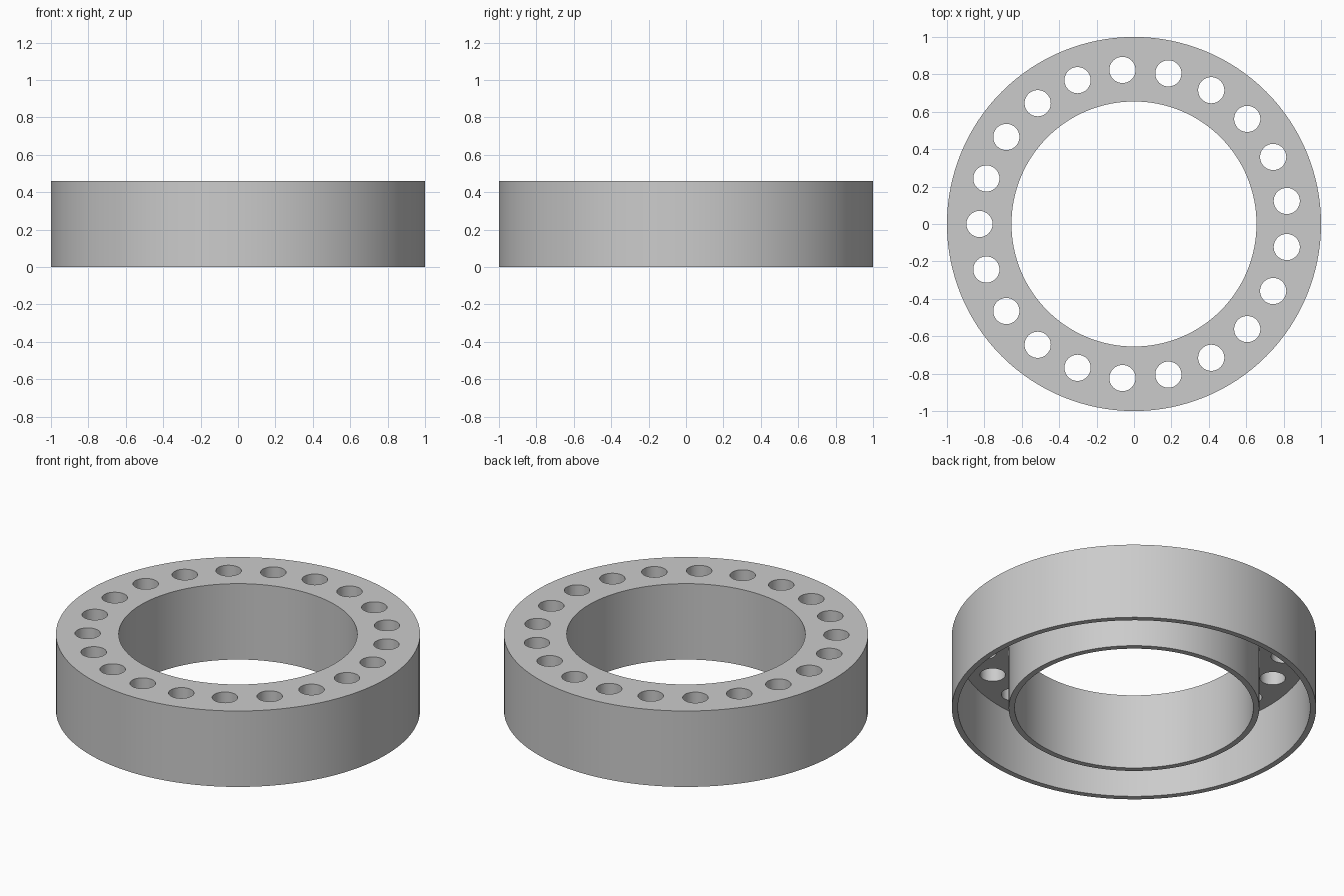
import bpy
import bmesh
from math import cos, sin, pi

cube = bpy.data.objects.get("Cube")
if cube:
    bpy.data.objects.remove(cube, do_unlink=True)

HEIGHT, PLATE = 0.46, 0.085
OUTER, INNER, WALL = 1.0, 0.655, 0.033
HOLES, HOLE_RADIUS, HOLE_CIRCLE = 21, 0.07, 0.826
SEGMENTS = 128

grey = bpy.data.materials.new("plain grey")
grey.use_nodes = True
colour = (0.6, 0.6, 0.6, 1)
grey.diffuse_color = colour
grey.node_tree.nodes["Principled BSDF"].inputs["Base Color"].default_value = colour


def make_object(name, bm):
    bmesh.ops.recalc_face_normals(bm, faces=bm.faces)
    mesh = bpy.data.meshes.new(name)
    bm.to_mesh(mesh)
    bm.free()
    mesh.materials.append(grey)
    obj = bpy.data.objects.new(name, mesh)
    bpy.context.collection.objects.link(obj)
    return obj


# Ring with an open channel underneath, turned from its cross-section
profile = [
    (INNER, 0), (INNER, HEIGHT), (OUTER, HEIGHT), (OUTER, 0),
    (OUTER - WALL, 0), (OUTER - WALL, HEIGHT - PLATE),
    (INNER + WALL, HEIGHT - PLATE), (INNER + WALL, 0),
]
bm = bmesh.new()
loops = []
for i in range(SEGMENTS):
    a = 2 * pi * i / SEGMENTS
    loops.append([bm.verts.new((r * cos(a), r * sin(a), z)) for r, z in profile])
for i, loop in enumerate(loops):
    following = loops[(i + 1) % SEGMENTS]
    for j in range(len(profile)):
        k = (j + 1) % len(profile)
        bm.faces.new((loop[j], loop[k], following[k], following[j]))
ring = make_object("channel_ring", bm)

# Circle of hole cutters through the top plate
bm = bmesh.new()
for i in range(HOLES):
    a = pi + 2 * pi * i / HOLES
    drill = bmesh.ops.create_cone(bm, cap_ends=True, segments=48, radius1=HOLE_RADIUS,
                                  radius2=HOLE_RADIUS, depth=4 * PLATE)
    bmesh.ops.translate(bm, verts=drill["verts"],
                        vec=(HOLE_CIRCLE * cos(a), HOLE_CIRCLE * sin(a), HEIGHT - PLATE / 2))
cutter = make_object("hole_cutter", bm)
cutter.hide_render = True

# Cut the holes, then discard the cutter
cut = ring.modifiers.new("holes", "BOOLEAN")
cut.operation = "DIFFERENCE"
cut.solver = "EXACT"
cut.object = cutter
bpy.ops.object.select_all(action="DESELECT")
bpy.context.view_layer.objects.active = ring
ring.select_set(True)
bpy.ops.object.modifier_apply(modifier=cut.name)
bpy.data.objects.remove(cutter, do_unlink=True)
bpy.ops.object.shade_smooth_by_angle(angle=pi / 6)
